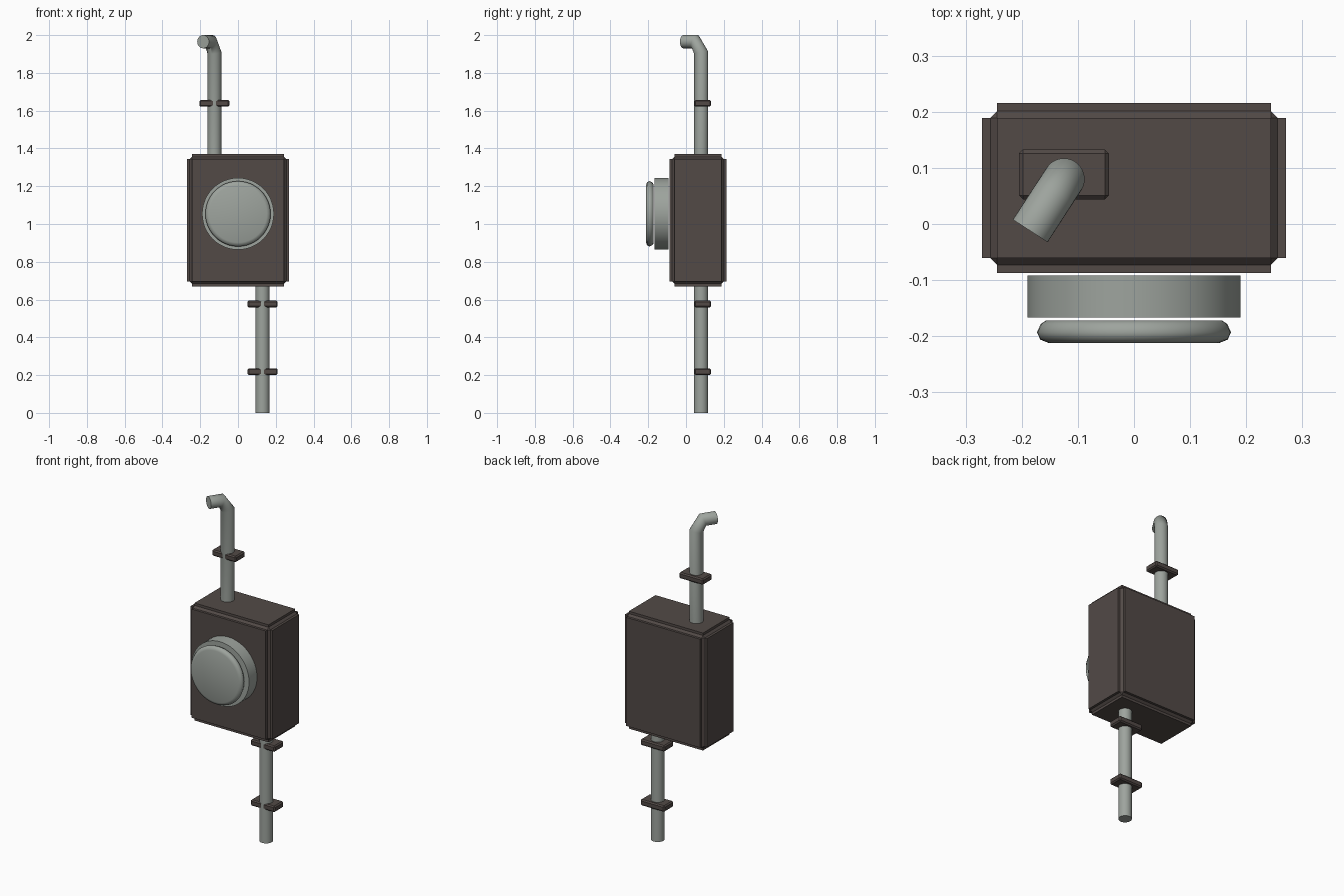
import bpy, bmesh
from math import sin, cos, pi, radians
from mathutils import Vector

cube = bpy.data.objects.get("Cube")
if cube:
    bpy.data.objects.remove(cube, do_unlink=True)


def material(name, rgb):
    m = bpy.data.materials.new(name)
    m.use_nodes = True
    m.diffuse_color = (*rgb, 1)
    m.node_tree.nodes["Principled BSDF"].inputs["Base Color"].default_value = (*rgb, 1)
    return m


BROWN = material("dark brown metal", (0.085, 0.068, 0.062))
GREY = material("pale grey metal", (0.34, 0.37, 0.34))


def finish(bm, name, mat, smooth=None):
    bmesh.ops.recalc_face_normals(bm, faces=bm.faces[:])
    mesh = bpy.data.meshes.new(name)
    bm.to_mesh(mesh)
    bm.free()
    ob = bpy.data.objects.new(name, mesh)
    bpy.context.collection.objects.link(ob)
    mesh.materials.append(mat)
    if smooth:
        bpy.ops.object.select_all(action='DESELECT')
        ob.select_set(True)
        bpy.context.view_layer.objects.active = ob
        bpy.ops.object.shade_smooth_by_angle(angle=radians(smooth))
    return ob


def bevelled_box(lo, hi, width):
    bm = bmesh.new()
    bmesh.ops.create_cube(bm, size=1)
    lo, hi = Vector(lo), Vector(hi)
    bmesh.ops.scale(bm, vec=hi - lo, verts=bm.verts)
    bmesh.ops.translate(bm, vec=(lo + hi) / 2, verts=bm.verts)
    bmesh.ops.bevel(bm, geom=bm.edges[:], offset=width, segments=1, affect='EDGES')
    return bm


def loft(rings, sides=32):
    """Skin elliptical rings given as (centre, half axis u, half axis v)."""
    bm = bmesh.new()
    loops = []
    for c, u, v in rings:
        angles = [2 * pi * i / sides for i in range(sides)]
        loops.append([bm.verts.new(c + u * cos(a) + v * sin(a)) for a in angles])
    for a, b in zip(loops, loops[1:]):
        for i in range(sides):
            j = (i + 1) % sides
            bm.faces.new((a[i], a[j], b[j], b[i]))
    # Fan the ends so smooth caps shade evenly
    for loop, (c, _, _) in ((loops[0], rings[0]), (loops[-1], rings[-1])):
        hub = bm.verts.new(c)
        for i in range(sides):
            bm.faces.new((hub, loop[i], loop[(i + 1) % sides]))
    return bm


# Meter box: chamfered core with a raised panel on every side
bm = bevelled_box((-0.256, -0.073, 0.684), (0.256, 0.201, 1.355), 0.012)
panels = sorted(bm.faces, key=lambda f: f.calc_area())[-6:]
for face in panels:
    normal = face.normal.copy()
    new = bmesh.ops.extrude_discrete_faces(bm, faces=[face])["faces"][0]
    bmesh.ops.translate(bm, vec=normal * 0.0145, verts=new.verts)
finish(bm, "meter_box", BROWN)


# Round meter parts, turned about the y axis
def turned(profile):
    x, z = Vector((1, 0, 0)), Vector((0, 0, 1))
    return loft([(Vector((0, y, 1.054)), x * r, z * r) for r, y in profile], 48)


finish(turned([(0.19, -0.092), (0.19, -0.167)]), "meter_collar", GREY, 60)
finish(turned([(0.157, -0.172), (0.166, -0.178), (0.173, -0.193),
               (0.167, -0.206), (0.152, -0.212)]), "meter_cover", GREY, 80)

# Pipes
R, PIPE_Y = 0.037, 0.08
LEFT_X, RIGHT_X = 0.13, -0.125
X, Y = Vector((R, 0, 0)), Vector((0, R, 0))
finish(loft([(Vector((LEFT_X, PIPE_Y, z)), X, Y) for z in (0, 0.69)]),
       "lower_pipe", GREY, 50)

# Upper pipe bends forward and outward; each ring is set by its outer and inner point
turn = radians(33)
forward = Vector((-sin(turn), -cos(turn), 0))
side = Vector((cos(turn), -sin(turn), 0)) * R
base = Vector((RIGHT_X, PIPE_Y, 0))


def bend_ring(s_out, z_out, s_in, z_in):
    a = base + forward * s_out + Vector((0, 0, z_out))
    b = base + forward * s_in + Vector((0, 0, z_in))
    return (a + b) / 2, side, (a - b) / 2


finish(loft([bend_ring(-R, 1.35, R, 1.35),
             bend_ring(-R, 1.915, R, 1.90),
             bend_ring(0.023, 2.0, 0.05, 1.93),
             bend_ring(0.11, 2.0, 0.11, 1.93)]), "upper_pipe", GREY, 62)

# Pipe clamps
for name, x, z in (("upper_clamp", RIGHT_X, 1.639),
                   ("middle_clamp", LEFT_X, 0.577),
                   ("lower_clamp", LEFT_X, 0.218)):
    bm = bevelled_box((x - 0.08, 0.044, z - 0.018), (x + 0.08, 0.133, z + 0.018), 0.007)
    finish(bm, name, BROWN)
